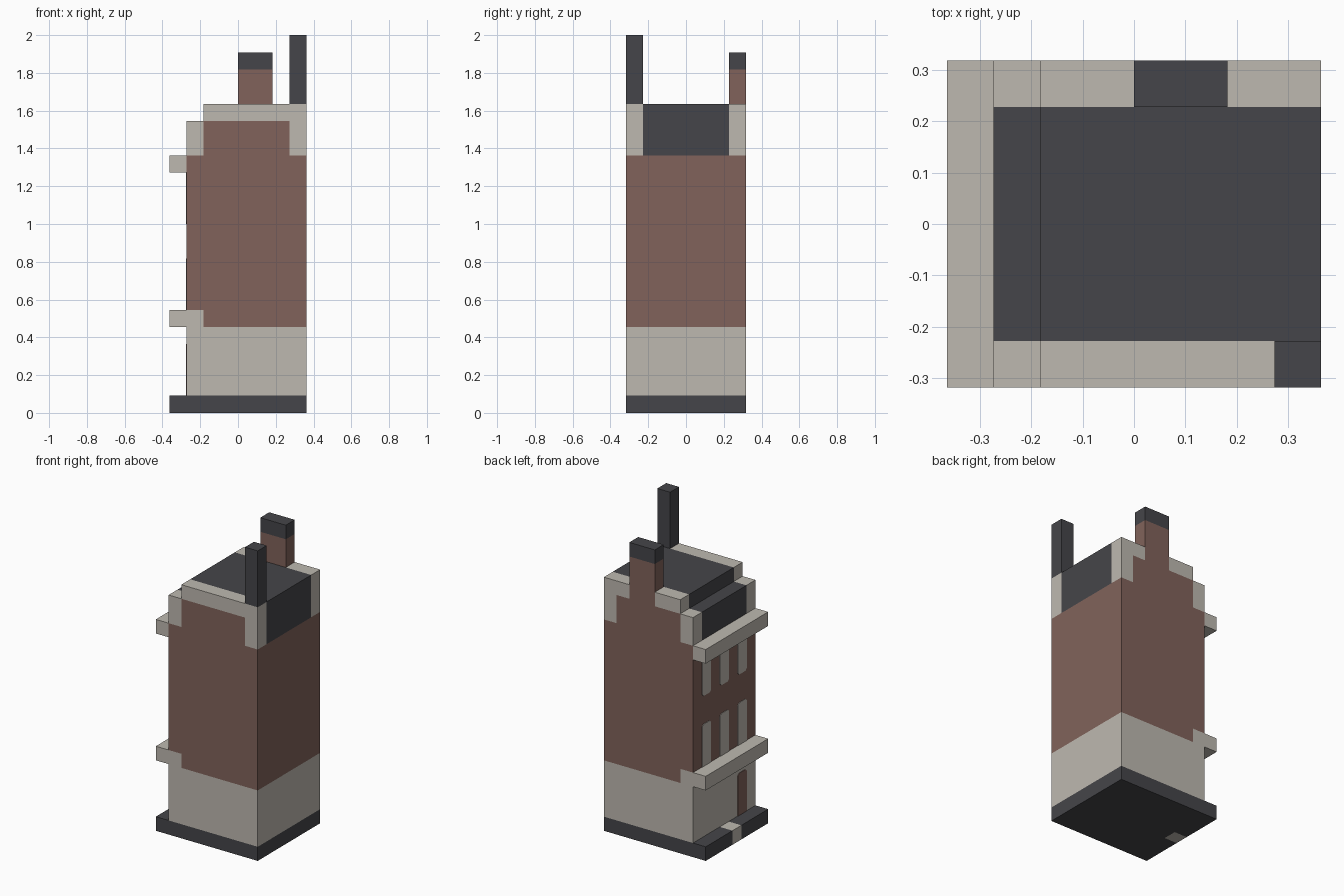
import bpy
import bmesh
from mathutils import Vector

cube = bpy.data.objects.get("Cube")
if cube:
    bpy.data.objects.remove(cube, do_unlink=True)

U = 1 / 11                      # one building block
ORIGIN = Vector((4, 3.5, 0))    # centre of the plan, in blocks


def material(name, colour):
    m = bpy.data.materials.new(name)
    m.use_nodes = True
    m.diffuse_color = (*colour, 1)
    m.node_tree.nodes["Principled BSDF"].inputs["Base Color"].default_value = (*colour, 1)
    return m


STONE = material("pale_stone", (0.515, 0.485, 0.434))
BRICK = material("red_brick", (0.22, 0.124, 0.104))
SLATE = material("dark_slate", (0.06, 0.06, 0.067))

# How a flat profile (a, b) at depth d maps to block coordinates
AXES = {
    "x": lambda a, b, d: (d, a, b),
    "y": lambda a, b, d: (a, d, b),
    "z": lambda a, b, d: (a, b, d),
}


def prism(name, mat, profile, axis, start, end):
    """Extrude a profile, given in blocks, along an axis."""
    bm = bmesh.new()
    place = AXES[axis]
    verts = [bm.verts.new((Vector(place(a, b, start)) - ORIGIN) * U) for a, b in profile]
    face = bm.faces.new(verts)
    moved = bmesh.ops.extrude_face_region(bm, geom=[face], use_keep_orig=True)["geom"]
    shift = Vector(place(0, 0, end - start)) * U
    bmesh.ops.translate(bm, vec=shift, verts=[g for g in moved if isinstance(g, bmesh.types.BMVert)])
    bmesh.ops.recalc_face_normals(bm, faces=bm.faces)
    mesh = bpy.data.meshes.new(name)
    bm.to_mesh(mesh)
    bm.free()
    mesh.materials.append(mat)
    obj = bpy.data.objects.new(name, mesh)
    bpy.context.collection.objects.link(obj)
    return obj


def box(name, mat, x, y, z):
    rect = [(x[0], z[0]), (x[1], z[0]), (x[1], z[1]), (x[0], z[1])]
    return prism(name, mat, rect, "y", *y)


DEPTH = (0, 7)

# Pavement slab with a stone step let into its street edge
prism("pavement", SLATE,
      [(0, 0), (8, 0), (8, 7), (0, 7), (0, 4), (1, 4), (1, 3), (0, 3)], "z", 0, 1)
box("street_step", STONE, (0, 1), (3, 4), (0, 1))

# Walls
box("ground_floor", STONE, (1, 8), DEPTH, (1, 5))
prism("brick_walls", BRICK,
      [(2, 5), (8, 5), (8, 15), (7, 15), (7, 17), (2, 17), (2, 15), (1, 15), (1, 6), (2, 6)],
      "y", *DEPTH)

# Street ledges
box("lower_ledge", STONE, (0, 2), DEPTH, (5, 6))
box("upper_ledge", STONE, (0, 1), DEPTH, (14, 15))

# Stepped roof between the gables
prism("roof", SLATE, [(1, 15), (8, 15), (8, 18), (2, 18), (2, 17), (1, 17)], "y", 1, 6)


# Gable copings; the rear one is broken by the chimney
def coping(name, left, y):
    prism(name, STONE, [(left, 17), (7, 17), (7, 15), (8, 15), (8, 18), (left, 18)], "y", *y)


FRONT, REAR = (0, 1), (6, 7)
for side, y in (("front", FRONT), ("rear", REAR)):
    box(side + "_shoulder", STONE, (1, 2), y, (15, 17))
coping("front_coping", 2, FRONT)
coping("rear_coping", 6, REAR)
box("rear_coping_end", STONE, (2, 4), REAR, (17, 18))

# Chimney and corner flue
box("chimney", BRICK, (4, 6), REAR, (17, 20))
box("chimney_cap", SLATE, (4, 6), REAR, (20, 21))
box("corner_flue", SLATE, (7, 8), FRONT, (18, 22))


# Windows and door as thin plates on the street wall
def plate(name, mat, y, bottom, top, cut_low, cut_high):
    low, high = bottom + cut_low, top - cut_high
    outline = [(y + cut_low, bottom), (y + 1 - cut_low, bottom), (y + 1, low), (y + 1, high),
               (y + 1 - cut_high, top), (y + cut_high, top), (y, high), (y, low)]
    obj = prism(name, mat, outline, "x", 0.97, 1)
    bm = bmesh.new()
    bm.from_mesh(obj.data)
    bmesh.ops.remove_doubles(bm, verts=bm.verts, dist=0.0001)
    bm.to_mesh(obj.data)
    bm.free()


CUT = 0.15
for n, y in enumerate((1, 3, 5), 1):
    plate(f"lower_window_{n}", STONE, y, 6, 9, 0, CUT)
    plate(f"upper_window_{n}", STONE, y, 11, 14, CUT, 0)
plate("street_door", BRICK, 1, 1, 4, 0, CUT)
